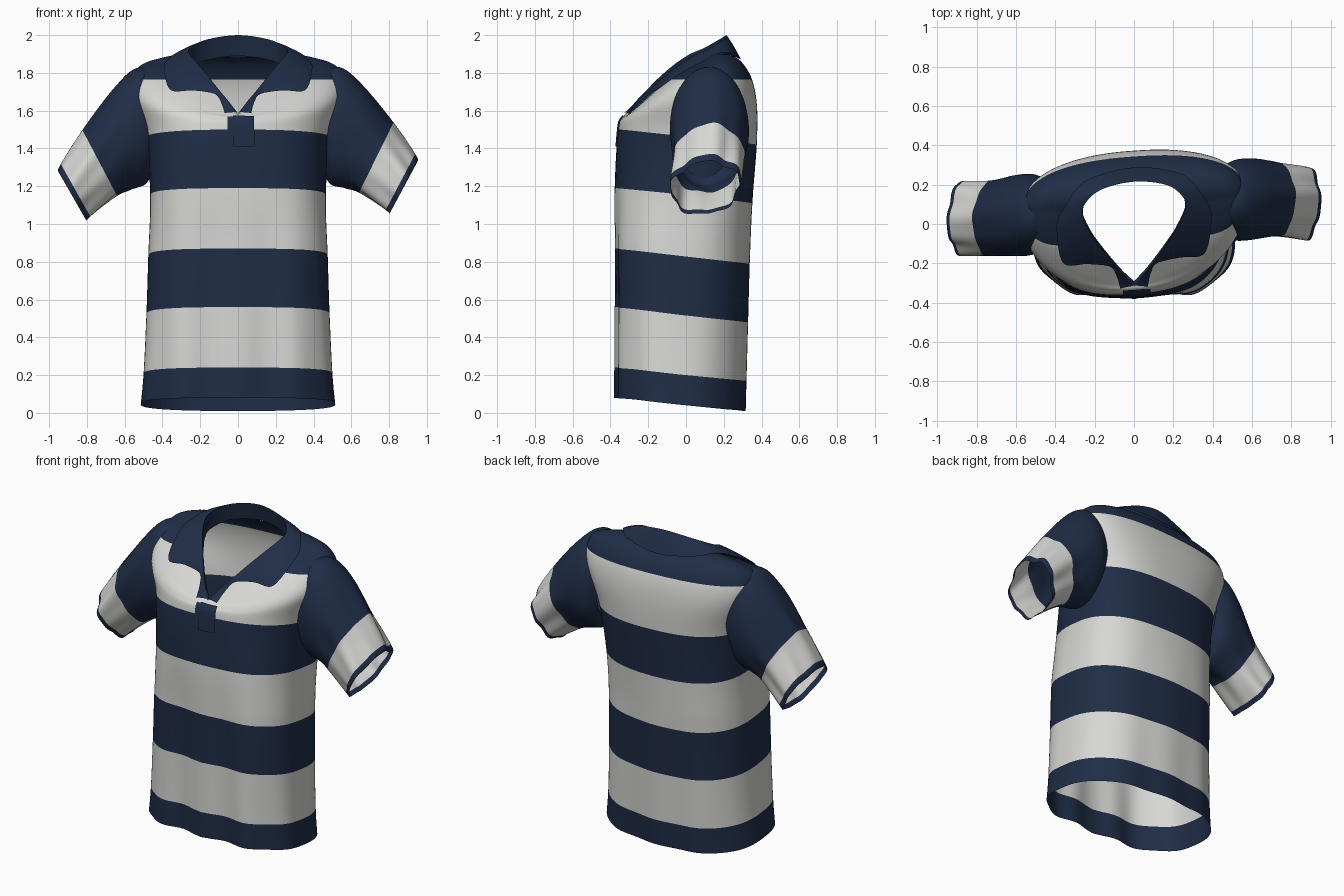
import bpy, bmesh, math
from mathutils import Vector
from mathutils.bvhtree import BVHTree

cube = bpy.data.objects.get("Cube")
if cube:
    bpy.data.objects.remove(cube, do_unlink=True)


def material(name, rgb):
    m = bpy.data.materials.new(name)
    m.use_nodes = True
    m.diffuse_color = (*rgb, 1)
    m.node_tree.nodes["Principled BSDF"].inputs["Base Color"].default_value = (*rgb, 1)
    return m


NAVY, WHITE = 0, 1
MATERIALS = [material("navy cloth", (0.014, 0.026, 0.062)),
             material("off white cloth", (0.68, 0.68, 0.66))]


def spline(keys, steps):
    """Smooth interpolation through tuples of numbers."""
    out = []
    for i in range(len(keys) - 1):
        a, b, c, d = (keys[max(i - 1, 0)], keys[i], keys[i + 1],
                      keys[min(i + 2, len(keys) - 1)])
        for k in range(steps):
            t = k / steps
            out.append(tuple(
                q + 0.5 * t * (r - p + t * (2 * p - 5 * q + 4 * r - s + t * (3 * (q - r) + s - p)))
                for p, q, r, s in zip(a, b, c, d)))
    return out + [tuple(keys[-1])]


def warp(p):
    """Slight twist of the upper garment."""
    x, y, z = p
    return Vector((x, y + 0.07 * x * min(1, max(0, (z - 0.9) / 0.5)), z))


def loft(rows, closed, paint):
    """Skin rows of points; paint(row index) gives the colour of each band."""
    bm = bmesh.new()
    grid = [[bm.verts.new(p) for p in row] for row in rows]
    n = len(grid[0])
    for j in range(len(grid) - 1):
        for i in range(n if closed else n - 1):
            k = (i + 1) % n
            f = bm.faces.new((grid[j][i], grid[j][k], grid[j + 1][k], grid[j + 1][i]))
            f.material_index = paint(j)
    return bm


def finish(name, bm, angle=60):
    mesh = bpy.data.meshes.new(name)
    bm.to_mesh(mesh)
    bm.free()
    for m in MATERIALS:
        mesh.materials.append(m)
    ob = bpy.data.objects.new(name, mesh)
    bpy.context.collection.objects.link(ob)
    bpy.ops.object.select_all(action='DESELECT')
    ob.select_set(True)
    bpy.context.view_layer.objects.active = ob
    bpy.ops.object.shade_smooth_by_angle(angle=math.radians(angle))
    return ob


def spow(v, e):
    return math.copysign(abs(v) ** e, v)


# Torso rings: z front, z side, z back, half width, y front, y side, y back, roundness front, back
TORSO = [
    (0.08, 0.045, 0.01, 0.515, -0.365, -0.05, 0.31, 3, 2.5),
    (0.24, 0.205, 0.17, 0.50, -0.365, -0.05, 0.315, 3, 2.5),
    (0.56, 0.52, 0.48, 0.485, -0.367, -0.04, 0.325, 3, 2.5),
    (0.87, 0.83, 0.79, 0.475, -0.37, -0.02, 0.335, 3, 2.5),
    (1.19, 1.15, 1.11, 0.465, -0.375, 0.02, 0.35, 2.8, 2.5),
    (1.50, 1.455, 1.42, 0.49, -0.355, 0.05, 0.37, 2.5, 2.5),
    (1.56, 1.70, 1.62, 0.57, -0.335, 0.10, 0.37, 2.2, 2.4),
    (1.575, 1.82, 1.76, 0.53, -0.315, 0.10, 0.345, 1.8, 2.3),
    (1.58, 1.855, 1.85, 0.40, -0.305, 0.09, 0.295, 1.5, 2.2),
    (1.58, 1.86, 1.88, 0.26, -0.295, 0.07, 0.25, 1.2, 2.2),
]
STEPS, SIDES = 6, 128


def torso_ring(zf, zs, zb, w, yf, ys, yb, ef, eb):
    ring = []
    for i in range(SIDES):
        a = 2 * math.pi * i / SIDES
        c, s = math.cos(a), math.sin(a)
        e = 2 / (ef if s < 0 else eb)
        x, f = w * spow(c, e), spow(s, e)
        y = ys + abs(f) * ((yf if s < 0 else yb) - ys)
        z = zs + f * (zb - zf) / 2 + f * f * ((zb + zf) / 2 - zs)
        # hanging folds, deepest at the hem
        drop = max(0, 1 - z / 1.3)
        wave = 0.018 if s < 0 else 0.006
        y += math.copysign(wave, s) * drop * abs(f) * math.cos(2 * math.pi * x / 0.3)
        ring.append(warp((x, y, z)))
    return ring


bm = loft([torso_ring(*k) for k in spline(TORSO, STEPS)], True,
          lambda j: WHITE if (j // STEPS) % 2 or j // STEPS > 5 else NAVY)

# Cut straight yoke and armhole seams, then paint beyond them
YOKE = 1.765
seams = [(Vector((0, 0, YOKE)), Vector((0, 0, 1)))]
seams += [(Vector((s * 0.48, 0, 1.42)), Vector((s, 0, -0.33))) for s in (-1, 1)]
for co, no in seams:
    upper = [f for f in bm.faces if f.calc_center_median().z > 1.38]
    geom = upper + list({e for f in upper for e in f.edges}) + list({v for f in upper for v in f.verts})
    bmesh.ops.bisect_plane(bm, geom=geom, plane_co=co, plane_no=no, dist=0.0005)
for f in bm.faces:
    c = f.calc_center_median()
    if c.z > 1.4 and any((c - co).dot(no) > 0 for co, no in seams):
        f.material_index = NAVY
bm.normal_update()
surface = BVHTree.FromBMesh(bm)
finish("shirt_body", bm)


def rest(p, gap, stick=False):
    """Keep a point just outside the torso, or stick it there."""
    loc, n, _, _ = surface.find_nearest(p)
    return loc + n * gap if stick or (p - loc).dot(n) < gap else p


# Sleeves: top x, top z, bottom x, bottom z, half depth
SLEEVE = [
    (0.43, 1.80, 0.45, 1.28, 0.17),
    (0.54, 1.83, 0.49, 1.21, 0.205),
    (0.66, 1.735, 0.57, 1.19, 0.205),
    (0.82, 1.53, 0.64, 1.165, 0.185),
    (0.935, 1.365, 0.78, 1.07, 0.185),
    (0.95, 1.33, 0.80, 1.05, 0.18),
]


def sleeve_ring(side, tx, tz, bx, bz, d):
    ring = []
    for i in range(64):
        a = 2 * math.pi * i / 64
        c, s = math.cos(a), math.sin(a)
        out = max(0, (tx - 0.6) / 0.35)
        r = 1 + out * (0.05 * math.sin(5 * a + 9 * tx) + 0.03 * math.sin(9 * a))
        x = (tx + bx) / 2 + c * r * (tx - bx) / 2
        z = (tz + bz) / 2 + c * r * (tz - bz) / 2
        y = 0.085 - 0.02 * out + s * r * d
        if side < 0:
            z -= 0.055 * max(0, x - 0.5) / 0.45
        ring.append(warp((side * x, y, z)))
    return ring if side > 0 else ring[::-1]


for side, label in ((1, "left_sleeve"), (-1, "right_sleeve")):
    rows = [sleeve_ring(side, *k) for k in spline(SLEEVE, STEPS)]
    finish(label, loft(rows, True, lambda j: WHITE if j // STEPS == 3 else NAVY))

# Collar: half outlines of the fold and of the leaf edge, front to back
FOLD = [(0, -0.31, 1.585), (0.05, -0.26, 1.65), (0.10, -0.20, 1.71),
        (0.16, -0.12, 1.785), (0.215, -0.04, 1.85), (0.255, 0.04, 1.90),
        (0.255, 0.11, 1.93), (0.17, 0.185, 1.975), (0, 0.215, 2.0)]
EDGE = [(0.07, -0.32, 1.58), (0.085, -0.29, 1.69), (0.12, -0.26, 1.75),
        (0.24, -0.21, 1.735), (0.355, -0.18, 1.71), (0.39, -0.04, 1.80),
        (0.375, 0.08, 1.85), (0.25, 0.22, 1.87), (0, 0.285, 1.87)]


def both_sides(half):
    full = list(half) + [(-x, y, z) for x, y, z in half[-2::-1]]
    return [warp(p) for p in spline(full, 5)]


fold, edge = both_sides(FOLD), both_sides(EDGE)
base = [Vector((p.x * 1.03, p.y + 0.02, p.z - 0.11 * min(1, max(0, p.z - 1.585) / 0.25)))
        for p in fold]
edge = [rest(p, 0.012, True) for p in edge]
rows = [base, [a.lerp(b, 0.5) for a, b in zip(base, fold)], fold]
for k in range(1, 8):
    t = k / 8
    rows.append([rest(a.lerp(b, t) + Vector((0, 0, 0.02 * t * (1 - t))), 0.014)
                 for a, b in zip(fold, edge)])
rows.append(edge)
finish("collar", loft(rows, False, lambda j: NAVY), 80)


# Placket: thin strips lying on the chest below the neck opening
def placket(name, x0, x1, z0, z1, gap):
    rows = []
    for j in range(13):
        z = z0 + (z1 - z0) * j / 12
        rows.append([rest(Vector((x0 + (x1 - x0) * i / 8, -0.37, z)), gap, True)
                     for i in range(9)])
    finish(name, loft(rows, False, lambda j: NAVY))


placket("placket_under", -0.055, 0.06, 1.47, 1.60, 0.005)
placket("placket_over", -0.025, 0.088, 1.41, 1.61, 0.009)
